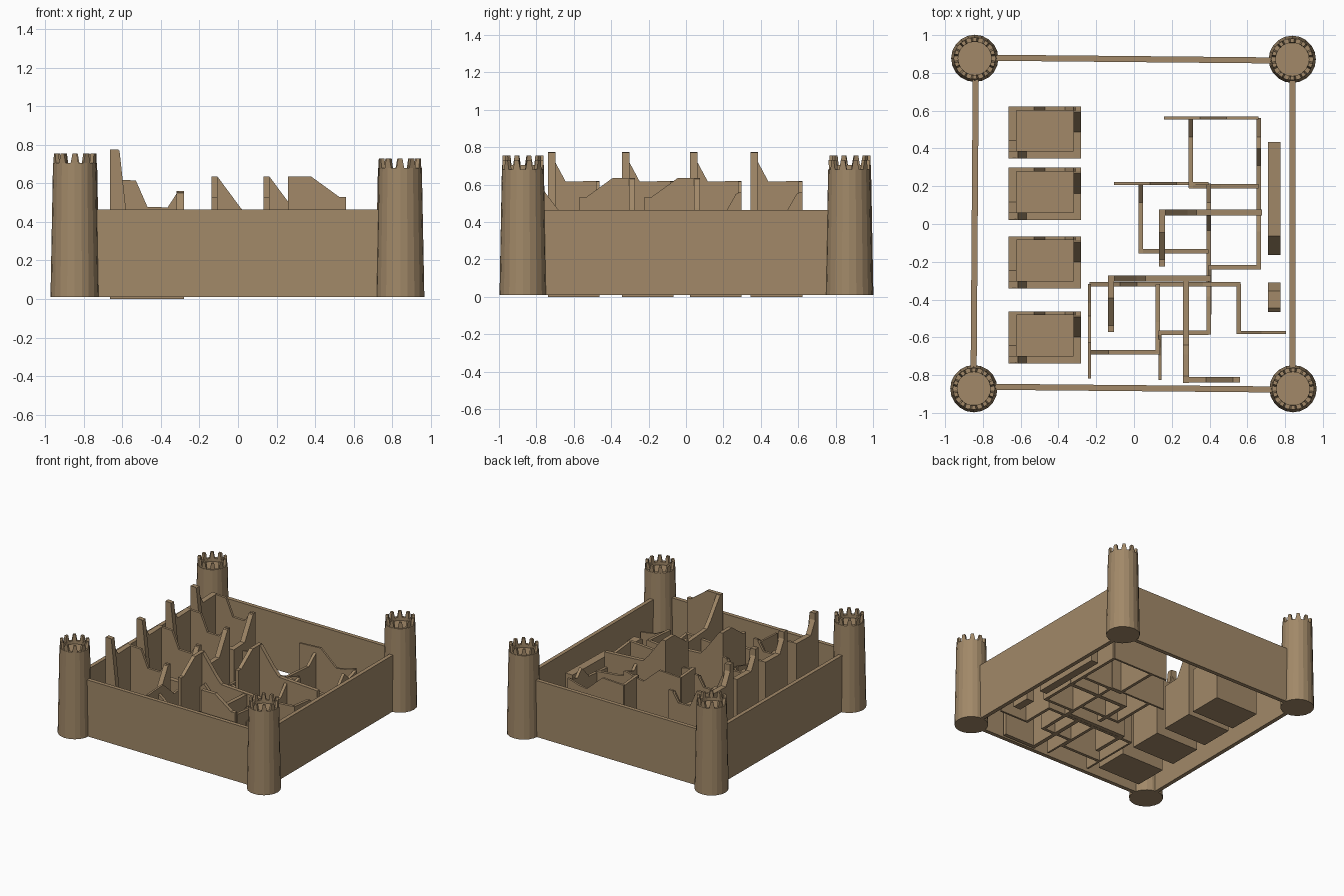
import bpy, bmesh
from math import cos, sin, pi
from mathutils import Vector

if "Cube" in bpy.data.objects:
    bpy.data.objects.remove(bpy.data.objects["Cube"])

mat = bpy.data.materials.new("sandstone")
mat.diffuse_color = (0.36, 0.25, 0.14, 1)
mat.use_nodes = True
mat.node_tree.nodes["Principled BSDF"].inputs["Base Color"].default_value = mat.diffuse_color


def finish(name, bm):
    bmesh.ops.recalc_face_normals(bm, faces=bm.faces)
    me = bpy.data.meshes.new(name)
    bm.to_mesh(me)
    bm.free()
    me.materials.append(mat)
    ob = bpy.data.objects.new(name, me)
    bpy.context.collection.objects.link(ob)
    return ob


def add_wall(bm, p0, p1, profile, t, z0=0.01):
    """Upright slab from p0 to p1; profile = (distance, top height) points."""
    a, b = Vector(p0), Vector(p1)
    d = (b - a).normalized()
    n = Vector((-d.y, d.x)) * t / 2
    outline = [(0, z0)] + list(profile) + [((b - a).length, z0)]
    sides = []
    for s in (-1, 1):
        pts = [a + d * u + n * s for u, _ in outline]
        sides.append([bm.verts.new((p.x, p.y, z)) for p, (_, z) in zip(pts, outline)])
    f, g = sides
    bm.faces.new(f)
    bm.faces.new(g[::-1])
    for i in range(len(f)):
        j = (i + 1) % len(f)
        bm.faces.new((f[i], g[i], g[j], f[j]))


# Corner towers: tapered drum, recessed floor, tapering merlons
def tower(name, cx, cy, top):
    bm = bmesh.new()
    n, rim, floor = 20, top - 0.05, top - 0.075

    def ring(r, z):
        return [bm.verts.new((cx + r * cos(2 * pi * i / n), cy + r * sin(2 * pi * i / n), z))
                for i in range(n)]
    rings = [ring(0.125, 0.01), ring(0.112, rim), ring(0.088, rim), ring(0.088, floor)]
    for a, b in zip(rings, rings[1:]):
        for i in range(n):
            bm.faces.new((a[i], a[(i + 1) % n], b[(i + 1) % n], b[i]))
    bm.faces.new(rings[0])
    bm.faces.new(rings[-1])
    for k in range(10):
        mid = 2 * pi * (k + 0.5) / 10
        vs = []
        for z, w in ((rim - 0.003, 0.19), (top, 0.1)):
            for r, s in ((0.11, -1), (0.11, 1), (0.089, 1), (0.089, -1)):
                vs.append(bm.verts.new((cx + r * cos(mid + s * w), cy + r * sin(mid + s * w), z)))
        bm.faces.new(vs[:4])
        bm.faces.new(vs[4:])
        for i in range(4):
            j = (i + 1) % 4
            bm.faces.new((vs[i], vs[j], vs[j + 4], vs[i + 4]))
    finish(name, bm)


tower("tower_front_left", -0.848, -0.872, 0.755)
tower("tower_front_right", 0.842, -0.872, 0.73)
tower("tower_back_left", -0.843, 0.877, 0.755)
tower("tower_back_right", 0.838, 0.872, 0.73)

# Curtain walls between the towers
for name, p, q in (("front", (-0.75, -0.862), (0.74, -0.876)),
                   ("back", (-0.74, 0.88), (0.73, 0.866)),
                   ("left", (-0.849, -0.77), (-0.838, 0.77)),
                   ("right", (0.838, -0.77), (0.838, 0.77))):
    bm = bmesh.new()
    length = (Vector(q) - Vector(p)).length
    add_wall(bm, p, q, [(0, 0.465), (length, 0.465)], 0.032)
    finish("curtain_wall_" + name, bm)

# Four ruined houses with broken wall tops
for k, y in enumerate((-0.738, -0.342, 0.022, 0.346)):
    bm = bmesh.new()
    x0, x1, y1 = -0.665, -0.28, y + 0.276
    add_wall(bm, (x0, y + 0.138), (x1, y + 0.138), [(0, 0.02), (x1 - x0, 0.02)], 0.276, 0)
    add_wall(bm, (x0, y + 0.02), (x1, y + 0.02),
             [(0, 0.775), (0.05, 0.77), (0.095, 0.36), (0.385, 0.36)], 0.04, 0)
    add_wall(bm, (x0, y1 - 0.01), (x1, y1 - 0.01),
             [(0, 0.62), (0.135, 0.615), (0.195, 0.478), (0.3, 0.475), (0.355, 0.56), (0.385, 0.56)],
             0.02, 0)
    add_wall(bm, (x0 + 0.022, y), (x0 + 0.022, y1),
             [(0, 0.775), (0.02, 0.755), (0.095, 0.615), (0.276, 0.62)], 0.044, 0)
    add_wall(bm, (x1 - 0.02, y), (x1 - 0.02, y1),
             [(0, 0.36), (0.14, 0.365), (0.2, 0.47), (0.245, 0.55), (0.276, 0.56)], 0.04, 0)
    finish(f"ruined_house_{k + 1}", bm)

# Thick L-shaped ruins: (corner, long direction, short direction)
L_SHAPES = (((0.276, -0.825), (0, 1), (1, 0)),
            ((-0.122, -0.288), (1, 0), (0, -1)),
            ((0.148, 0.06), (1, 0), (0, -1)))
for k, (c, u, v) in enumerate(L_SHAPES):
    c, u, v = Vector(c), Vector(u), Vector(v)
    bm = bmesh.new()
    s = c - u * 0.016 - v * 0.016
    add_wall(bm, s + v * 0.016, s + v * 0.016 + u * 0.545,
             [(0, 0.635), (0.035, 0.63), (0.15, 0.475), (0.2, 0.42), (0.545, 0.4)], 0.032)
    add_wall(bm, s + u * 0.016, s + u * 0.016 + v * 0.3,
             [(0, 0.635), (0.12, 0.635), (0.265, 0.53), (0.3, 0.53)], 0.03)
    finish(f"corner_ruin_{k + 1}", bm)

# Thin branching ruins: a spine with two rooms and a trailing stub
BRANCHES = (((-0.235, -0.318), (1, 0), (0, -1)),
            ((0.395, 0.215), (0, -1), (-1, 0)),
            ((0.66, 0.56), (0, -1), (-1, 0)))
PARTS = (((0, 0), (0.8, 0), [(0, .37), (.1, .34), (.16, .4), (.25, .3), (.5, .28), (.6, .36), (.8, .38)]),
         ((0, 0), (0, 0.5), [(0, .38), (.1, .35), (.17, .34), (.31, .465), (.5, .455)]),
         ((0.36, 0), (0.36, 0.37), [(0, .3), (.2, .32), (.37, .36)]),
         ((0, 0.36), (0.37, 0.36), [(0, .42), (.1, .34), (.37, .36)]),
         ((0.79, 0), (0.79, 0.265), [(0, .38), (.265, .36)]),
         ((0.79, 0.257), (1.04, 0.257), [(0, .36), (.12, .3), (.25, .28)]))
for k, (c, u, v) in enumerate(BRANCHES):
    c, u, v = Vector(c), Vector(u), Vector(v)
    bm = bmesh.new()
    for i, (a, b, prof) in enumerate(PARTS):
        add_wall(bm, c + u * a[0] + v * a[1], c + u * b[0] + v * b[1], prof,
                 0.016 if i in (1, 5) else 0.024)
    finish(f"branching_ruin_{k + 1}", bm)

# Broken thick wall beside the right curtain
bm = bmesh.new()
add_wall(bm, (0.742, -0.163), (0.742, 0.433), [(0, 0.2), (0.1, 0.33), (0.596, 0.34)], 0.065)
add_wall(bm, (0.742, -0.465), (0.742, -0.31), [(0, 0.28), (0.02, 0.3), (0.11, 0.3), (0.155, 0.2)], 0.065)
finish("broken_side_wall", bm)
